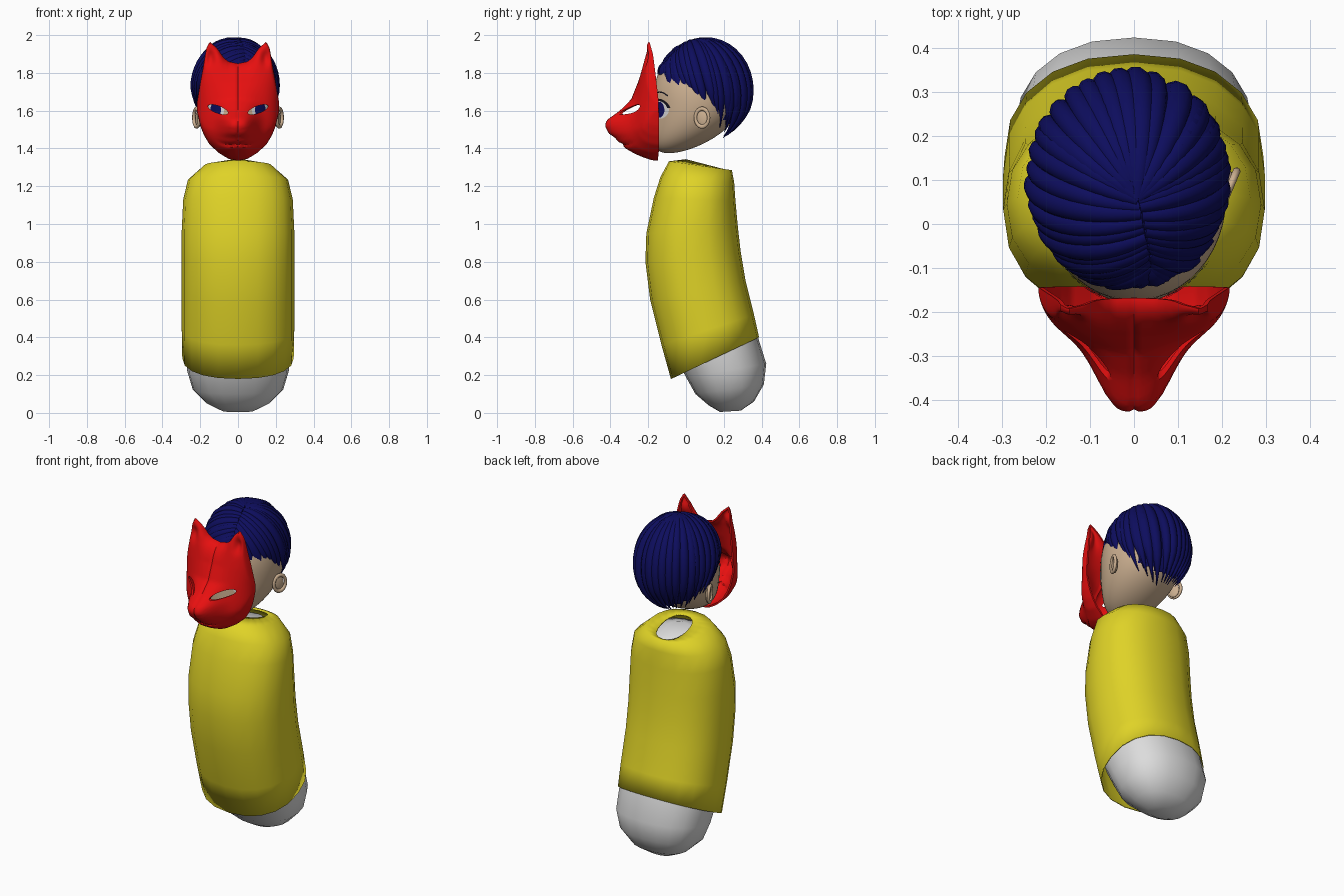
import bpy, bmesh, math, random
from mathutils import Vector

if "Cube" in bpy.data.objects:
    bpy.data.objects.remove(bpy.data.objects["Cube"])

random.seed(4)


def material(name, rgb):
    m = bpy.data.materials.new(name)
    m.diffuse_color = (*rgb, 1)
    m.use_nodes = True
    m.node_tree.nodes["Principled BSDF"].inputs["Base Color"].default_value = m.diffuse_color
    return m


YELLOW = material("yellow cloth", (0.74, 0.65, 0.02))
WHITE = material("white", (0.72, 0.72, 0.72))
SKIN = material("skin", (0.60, 0.43, 0.28))
NAVY = material("navy hair", (0.004, 0.004, 0.11))
RED = material("red mask", (0.80, 0.005, 0.005))
BLACK = material("black lash", (0.006, 0.006, 0.012))


def make(name, verts, faces, mat):
    me = bpy.data.meshes.new(name)
    me.from_pydata(verts, [], faces)
    me.materials.append(mat)
    for p in me.polygons:
        p.use_smooth = True
    ob = bpy.data.objects.new(name, me)
    bpy.context.collection.objects.link(ob)
    return ob


def activate(ob):
    bpy.ops.object.select_all(action='DESELECT')
    ob.select_set(True)
    bpy.context.view_layer.objects.active = ob


def grid_faces(n, m):
    return [(i * m + j, (i + 1) * m + j, (i + 1) * m + j + 1, i * m + j + 1)
            for i in range(n - 1) for j in range(m - 1)]


def interp(table, v):
    for (a, fa), (b, fb) in zip(table, table[1:]):
        if v <= b:
            return fa + (fb - fa) * max(0, (v - a) / (b - a))
    return table[-1][1]


def loft(name, sections, mat, caps, n=20):
    """Sections run top to bottom: front y, z, back y, z, half width."""
    verts, faces = [], []
    for yf, zf, yb, zb, rx in sections:
        for k in range(n):
            a = 2 * math.pi * k / n
            c, s = math.cos(a), math.sin(a)
            c, s = math.copysign(abs(c) ** 0.88, c), math.copysign(abs(s) ** 0.88, s)
            t = (s + 1) / 2
            verts.append((rx * c, yf + (yb - yf) * t, zf + (zb - zf) * t))
    for i in range(len(sections) - 1):
        for k in range(n):
            q = (k + 1) % n
            faces.append((i * n + q, i * n + k, (i + 1) * n + k, (i + 1) * n + q))
    if caps:
        faces.append(tuple(range(n)))
        faces.append(tuple(reversed(range(len(verts) - n, len(verts)))))
    return make(name, verts, faces, mat)


# Bean-shaped body
loft("body", [(.02, 1.31, .19, 1.28, .07), (-.07, 1.285, .22, 1.24, .18),
              (-.14, 1.15, .245, 1.12, .265), (-.19, .9, .265, .92, .277),
              (-.15, .55, .305, .65, .277), (-.06, .3, .375, .42, .28),
              (0, .19, .425, .26, .27), (.05, .1, .412, .15, .24),
              (.12, .04, .36, .06, .165), (.18, .005, .29, .012, .08)], WHITE, True)

# Sleeveless cloak with a neck hole and a slanted hem
cloak = loft("cloak", [(.0, 1.343, .222, 1.285, .085), (-.09, 1.332, .243, 1.285, .18),
                       (-.135, 1.25, .255, 1.22, .265), (-.17, 1.14, .262, 1.12, .29),
                       (-.21, .95, .275, .98, .298), (-.215, .8, .29, .85, .298),
                       (-.19, .6, .315, .7, .298), (-.13, .36, .36, .52, .298),
                       (-.08, .18, .387, .40, .295)], YELLOW, False)
sol = cloak.modifiers.new("thickness", 'SOLIDIFY')
sol.thickness, sol.offset = .006, -1

# Head: an ellipsoid whose lower half leans forward to the chin
HC, HR = Vector((0, .06, 1.66)), Vector((.21, .235, .285))


def lean(z):
    return -.15 * (max(0, HC.z - z) / HR.z) ** 2


def face_y(x, z):
    k = 1 - (x / HR.x) ** 2 - ((z - HC.z) / HR.z) ** 2
    return HC.y + lean(z) - HR.y * math.sqrt(max(k, 0))


def ball(name, mat, centre, radii, rot=(0, 0, 0), seg=48, rings=32):
    bpy.ops.mesh.primitive_uv_sphere_add(segments=seg, ring_count=rings, radius=1,
                                         location=centre, rotation=rot)
    ob = bpy.context.object
    ob.name, ob.scale = name, radii
    ob.data.materials.append(mat)
    bpy.ops.object.shade_smooth()
    return ob


head = ball("head", SKIN, HC, HR)
bpy.ops.object.transform_apply()
for v in head.data.vertices:
    v.co.y += lean(v.co.z)


# Face details: thin patches that follow the head
def patch(name, mat, cx, cz, rx, rz, r0, r1, a0, a1, off):
    n, m = 25, 4
    verts = []
    for i in range(n):
        a = math.radians(a0 + (a1 - a0) * i / (n - 1))
        for j in range(m):
            r = r0 + (r1 - r0) * j / (m - 1)
            x, z = cx + rx * r * math.cos(a), cz + rz * r * math.sin(a)
            verts.append((x, face_y(x, z) - off, z))
    make(name, verts, grid_faces(n, m), mat)


for s in (-1, 1):
    patch("eye_white", WHITE, s * .118, 1.605, .045, .048, 0, 1, 0, 360, .004)
    patch("iris", NAVY, s * .118, 1.605, .028, .042, 0, 1, 0, 360, .006)
    patch("eyelash", BLACK, s * .118, 1.605, .045, .048, .95, 1.2, 10, 170, .008)
    patch("eyebrow", BLACK, s * .115, 1.64, .055, .055, 1, 1.12, 40, 140, .005)
    # Ears: a bowl with a raised rim
    ball("ear", SKIN, (s * .208, .085, 1.56), (.013, .036, .05), (.25, 0, -s * .35), 24, 16)
    bpy.ops.mesh.primitive_torus_add(major_radius=.038, minor_radius=.009, major_segments=28,
                                     minor_segments=10, location=(s * .219, .085, 1.563),
                                     rotation=(0, math.pi / 2, -s * .4))
    rim = bpy.context.object
    rim.name, rim.scale = "ear_rim", (1.25, 1, 1)
    rim.data.materials.append(SKIN)
    bpy.ops.object.shade_smooth()

# Hair: a cap trimmed along the hairline, covered in tapered locks
CC, CR = Vector((-.015, .095, 1.70)), Vector((.212, .235, .27))
HAIRLINE = [(-1, .3), (-.6, -.05), (0, -.28), (.4, -.6), (1, -.85)]

cap = ball("hair_cap", NAVY, CC, CR * .99)
bm = bmesh.new()
bm.from_mesh(cap.data)
gone = []
for f in bm.faces:
    c = f.calc_center_median()
    if c.z < interp(HAIRLINE, c.y / max(.01, math.hypot(c.x, c.y))) + .12:
        gone.append(f)
bmesh.ops.delete(bm, geom=gone, context='FACES')
bm.to_mesh(cap.data)
bm.free()

crown, fore = Vector((.1, -.15, .98)).normalized(), Vector((.25, -.8, .55)).normalized()
cu = bpy.data.curves.new("hair_locks", 'CURVE')
cu.dimensions, cu.bevel_depth, cu.bevel_resolution, cu.use_fill_caps = '3D', 1, 3, True
COUNT, STEPS = 46, 16
for i in range(COUNT):
    a = 2 * math.pi * (i + random.uniform(-.2, .2)) / COUNT
    sa = math.sin(a)
    start = crown.lerp(fore, min(1, max(0, (.45 - sa) / 1.45))).normalized()
    h = interp(HAIRLINE, sa) + random.uniform(-.07, .07)
    w = math.sqrt(1 - h * h)
    end = Vector((math.cos(a) * w, sa * w, h))
    size = random.uniform(.027, .034)
    sp = cu.splines.new('POLY')
    sp.points.add(STEPS)
    for j, p in enumerate(sp.points):
        t = j / STEPS
        d = start.slerp(end, t)
        co = CC + Vector(d[k] * CR[k] for k in range(3))
        p.co = (*co, 1)
        p.radius = size * (.55 + .45 * math.sin(math.pi * min(1, t * 1.1))) * min(1, .1 + (1 - t) * 3.5)
cu.materials.append(NAVY)
locks = bpy.data.objects.new("hair_locks", cu)
bpy.context.collection.objects.link(locks)
activate(locks)
bpy.ops.object.convert(target='MESH')
bpy.ops.object.shade_smooth()

# Fox mask: columns between a top and a bottom outline, pushed forward by a depth rule
TOP = [(0, 1.85), (.05, 1.86), (.075, 1.88), (.11, 1.93), (.15, 1.966), (.168, 1.93),
       (.185, 1.83), (.2, 1.75), (.218, 1.64)]
BOTTOM = [(0, 1.335), (.05, 1.345), (.1, 1.375), (.15, 1.42), (.18, 1.47), (.2, 1.52), (.218, 1.6)]
RIM = [(1.33, -.15), (1.4, -.142), (1.65, -.145), (1.8, -.162), (1.9, -.175), (1.97, -.195)]
DEPTH = [(1.33, .1), (1.4, .14), (1.5, .15), (1.65, .13), (1.75, .1), (1.85, .065), (1.97, .03)]
NOSE = [(1.33, -.24), (1.36, -.28), (1.4, -.33), (1.43, -.36), (1.455, -.375), (1.48, -.41),
        (1.52, -.43), (1.55, -.42), (1.6, -.35), (1.66, -.29), (1.75, -.255), (1.85, -.23), (1.97, -.225)]
W, N, M = .218, 73, 61
verts = []
for i in range(N):
    x = W * math.sin(math.pi / 2 * (2 * i / (N - 1) - 1))
    ax = abs(x)
    lo, hi = interp(BOTTOM, ax), interp(TOP, ax)
    for j in range(M):
        t = -math.cos(math.pi * j / (M - 1))
        z = lo + (hi - lo) * (t + 1) / 2
        rim_y, dep = interp(RIM, z), interp(DEPTH, z)
        y = rim_y - dep * math.sqrt(max(0, 1 - (ax / W) ** 2.5))
        y += (interp(NOSE, z) - rim_y + dep) * math.exp(-(ax / .095) ** 3)
        y += .022 * math.exp(-((ax - .145) / .022) ** 2 - ((z - 1.88) / .04) ** 2)  # ear hollow
        y += .018 * math.exp(-((z - 1.425 + .25 * ax * (.08 - ax) / .08) / .009) ** 2 - (ax / .1) ** 6)  # mouth
        y += .006 * math.exp(-(ax / .004) ** 2)  # centre seam
        verts.append((x, rim_y + (y - rim_y) * math.sqrt(max(0, 1 - abs(t) ** 8)), z))
mask = make("fox_mask", verts, grid_faces(N, M), RED)
sol = mask.modifiers.new("thickness", 'SOLIDIFY')
sol.thickness, sol.offset = .01, -1

# Slanted eye holes
cutters = []
for s in (-1, 1):
    bpy.ops.mesh.primitive_cylinder_add(vertices=24, radius=1, depth=.4, location=(s * .106, -.33, 1.606),
                                        rotation=(math.pi / 2, -s * math.radians(20), 0))
    c = bpy.context.object
    c.name, c.scale, c.hide_render = "eye_cutter", (.056, .019, 1), True
    cutters.append(c)
    b = mask.modifiers.new("eye_hole", 'BOOLEAN')
    b.operation, b.solver, b.object = 'DIFFERENCE', 'EXACT', c
activate(mask)
bpy.ops.object.convert(target='MESH')
bpy.ops.object.shade_smooth_by_angle(angle=math.radians(40))
for c in cutters:
    bpy.data.objects.remove(c)
